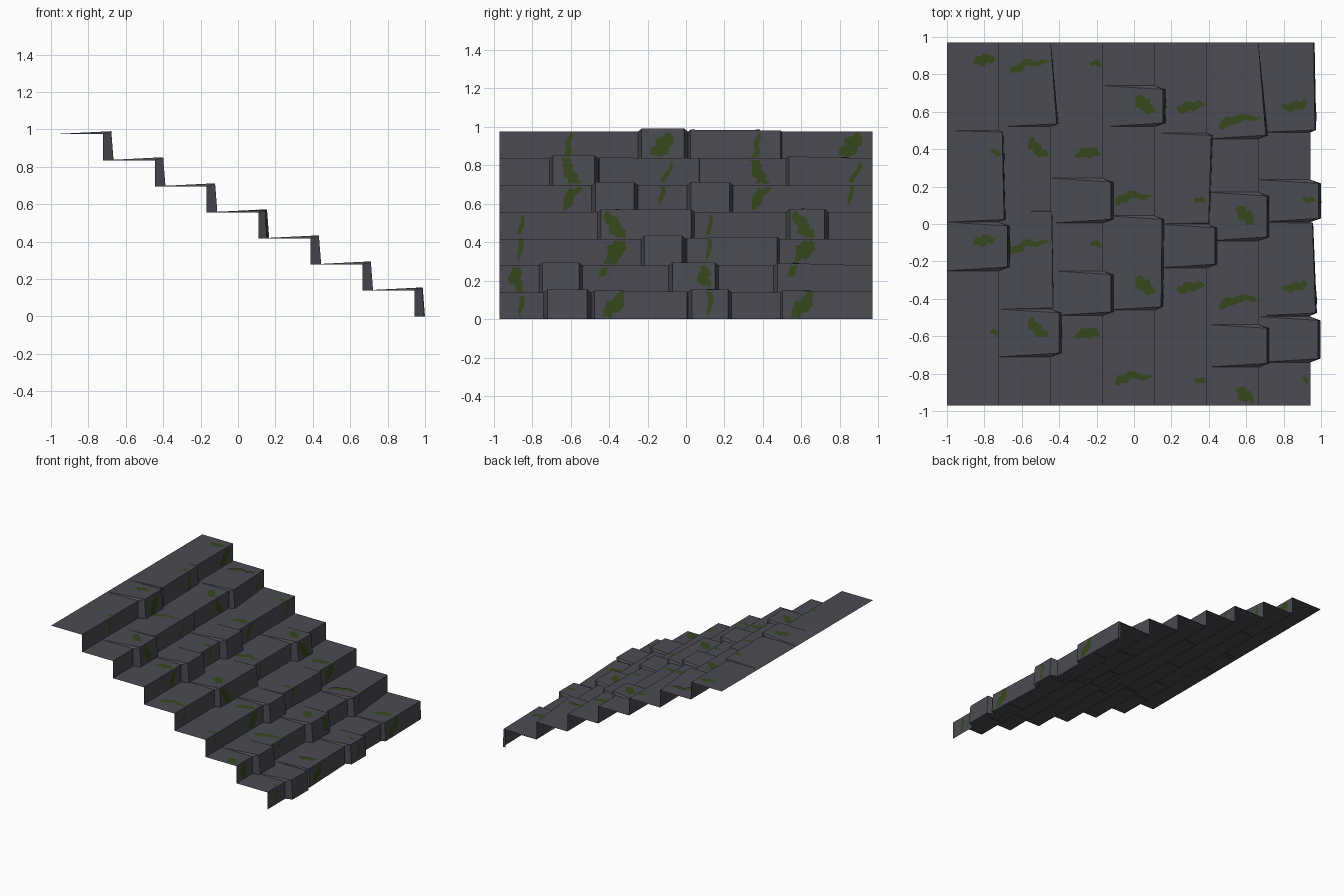
import bpy, bmesh, math
from mathutils import Vector
from mathutils.bvhtree import BVHTree

if "Cube" in bpy.data.objects:
    bpy.data.objects.remove(bpy.data.objects["Cube"])

RUN, RISE, HALF, N = 0.2775, 0.1392, 0.97, 7


def material(name, rgb):
    m = bpy.data.materials.new(name)
    m.diffuse_color = (*rgb, 1)
    m.use_nodes = True
    m.node_tree.nodes["Principled BSDF"].inputs["Base Color"].default_value = m.diffuse_color
    return m


STONE = material("dark_stone", (0.070, 0.070, 0.086))
MOSS = material("moss_green", (0.036, 0.062, 0.012))


def make_object(name, verts, faces, mat):
    me = bpy.data.meshes.new(name)
    me.from_pydata(verts, [], faces)
    me.materials.append(mat)
    ob = bpy.data.objects.new(name, me)
    bpy.context.collection.objects.link(ob)


# Blocks that jut out of each step: (y start, y end, jut at start, jut at end)
P = 0.045
blocks = [
    [(-.25, .01, P, P), (.01, .50, .028, .018)],
    [(-.71, -.455, P, P), (-.455, .07, .012, .006), (.52, HALF, .032, 0)],
    [(-.49, -.25, P, P), (.005, .245, P, P)],
    [(-.46, .045, .035, .04), (.52, .74, P, P)],
    [(-.235, 0, P, P), (0, .487, .012, .026)],
    [(-.765, -.537, P, P), (-.09, .17, P, P), (.455, HALF, .04, 0)],
    [(-.74, -.495, .042, .042), (-.49, .01, .028, .012), (.01, .237, P, P), (.49, HALF, .025, .018)],
]
all_verts, all_faces = [], []


def add_segment(verts, faces, k, y0, y1, p0, p1):
    """One brick of step k: tread, riser and bevelled cheeks."""
    xb, xr = -1 + RUN * k, -1 + RUN * (k + 1)
    z = RISE * (N - k)
    zl = z - RISE
    c0, c1 = min(.02, p0 * .5), min(.02, p1 * .5)
    if y1 == HALF:
        c1 = 0
    if not p0 and not p1:                      # plain brick
        b = len(verts)
        verts += [(xb, y0, z), (xr, y0, z), (xr, y1, z), (xb, y1, z), (xr, y0, zl), (xr, y1, zl)]
        faces += [tuple(b + i for i in f) for f in ((0, 1, 2, 3), (4, 5, 2, 1))]
        return
    b = len(verts)
    verts += [(xb, y0, z), (xr, y0, z),
              (xr + p0, y0 + c0, z + .36 * p0), (xr + p1, y1 - c1, z + .36 * p1),
              (xr, y1, z), (xb, y1, z),
              (xr, y0, zl), (xr + p0 * 1.27, y0 + c0, zl),
              (xr + p1 * 1.27, y1 - c1, zl), (xr, y1, zl)]
    fs = [(0, 1, 2), (0, 2, 3, 5), (7, 8, 3, 2), (6, 7, 2, 1)]
    if p1:
        fs += [(5, 3, 4), (8, 9, 4, 3)]
    faces += [tuple(b + i for i in f) for f in fs]


# Steps, from the top down
for k in range(N):
    verts, faces, y = [], [], -HALF
    for blk in blocks[k] + [(HALF, HALF, 0, 0)]:
        if blk[0] - y > .001:
            add_segment(verts, faces, k, y, blk[0], 0, 0)
        if blk[1] > blk[0]:
            add_segment(verts, faces, k, *blk)
        y = blk[1]
    make_object(f"step_{k + 1}", verts, faces, STONE)
    off = len(all_verts)
    all_verts += verts
    all_faces += [tuple(off + i for i in f) for f in faces]
tree = BVHTree.FromPolygons([Vector(v) for v in all_verts], all_faces)


def add_moss(verts, faces, pts, axis, shift):
    """Tapered wavy ribbon projected on to the stairs along x (0) or z (2)."""
    path = []
    for i in range(len(pts) - 1):
        for s in range(6):
            t = s / 6
            path.append([a + (b - a) * t for a, b in zip(pts[i], pts[i + 1])])
    path.append(list(pts[-1]))
    rows, n = [], len(path)
    for i, (u, v, w) in enumerate(path):
        a, b = path[max(i - 1, 0)], path[min(i + 1, n - 1)]
        d = Vector((b[0] - a[0], b[1] - a[1])).normalized()
        nrm = Vector((-d.y, d.x))
        end = min(1, .15 + .6 * min(i, n - 1 - i))
        w = w * end * (1 + .15 * math.sin(i * 2.1))
        wob = .007 * math.sin(i * 1.1 + u * 9)
        row = []
        for s in (-.5, 0, .5):
            q = Vector((u, v)) + nrm * (s * w + wob) + Vector(shift)
            if axis == 2:
                hit = tree.ray_cast(Vector((q.x, q.y, 3)), Vector((0, 0, -1)))[0]
                up = Vector((0, 0, .003))
            else:
                hit = tree.ray_cast(Vector((3, q.x, q.y)), Vector((-1, 0, 0)))[0]
                up = Vector((.003, 0, 0))
            row.append(hit + up if hit else None)
        rows.append(row)
    for r0, r1 in zip(rows, rows[1:]):
        for j in range(2):
            q = [r0[j], r1[j], r1[j + 1], r0[j + 1]]
            if None in q:
                continue
            dep = [p[axis] for p in q]
            if max(dep) - min(dep) > .06:      # would bridge two steps
                continue
            nz = (q[1] - q[0]).cross(q[2] - q[0])
            if nz[axis] < 0:
                q.reverse()
            b = len(verts)
            verts += [tuple(p) for p in q]
            faces.append((b, b + 1, b + 2, b + 3))


# Moss on treads: (x, y, width)
tread_a = [
    [(-.86, .865, .03), (-.81, .875, .06), (-.74, .89, .03)],
    [(-.66, .81, .05), (-.58, .86, .035), (-.45, .865, .02)],
    [(-.235, .865, .03), (-.17, .85, .03)],
    [(.01, .68, .04), (.05, .64, .07), (.11, .595, .04)],
    [(.23, .61, .05), (.30, .63, .05), (.38, .64, .03)],
    [(.45, .52, .05), (.55, .565, .04), (.68, .57, .02)],
    [(.79, .62, .03), (.87, .63, .05), (.93, .65, .03)],
]
tread_b = [
    [(-.56, .46, .04), (-.52, .40, .06), (-.46, .36, .03)],
    [(-.77, .39, .03), (-.71, .375, .03)],
    [(-.32, .365, .03), (-.24, .385, .06), (-.18, .38, .03)],
    [(-.10, .11, .05), (-.03, .155, .04), (.10, .145, .02)],
    [(.32, .135, .03), (.385, .12, .03)],
    [(.55, .09, .04), (.59, .05, .07), (.64, .0, .04)],
    [(.90, .14, .03), (.97, .12, .03)],
]
verts, faces = [], []
for stroke in tread_a + tread_b:
    for dy in (0, -.965):
        add_moss(verts, faces, stroke, 2, (0, dy))
make_object("tread_moss", verts, faces, MOSS)

# Moss on risers: (y, z, width)
riser = [
    [(-.60, .97, .02), (-.615, .88, .03), (-.62, .80, .05), (-.59, .73, .06), (-.565, .69, .05), (-.64, .57, .05)],
    [(-.08, .965, .05), (-.12, .90, .09), (-.18, .85, .04)],
    [(-.07, .82, .02), (-.12, .71, .025), (-.13, .59, .02)],
    [(-.85, .56, .015), (-.86, .44, .025), (-.865, .30, .02)],
    [(-.88, .28, .05), (-.89, .21, .06), (-.855, .14, .03), (-.86, .01, .02)],
    [(-.42, .56, .04), (-.37, .48, .07), (-.33, .42, .05), (-.36, .36, .09), (-.41, .28, .04), (-.45, .22, .03)],
    [(-.32, .14, .03), (-.37, .07, .08), (-.44, .0, .03)],
]
verts, faces = [], []
for stroke in riser:
    for dy in (0, .98):
        add_moss(verts, faces, stroke, 0, (dy, 0))
make_object("riser_moss", verts, faces, MOSS)
